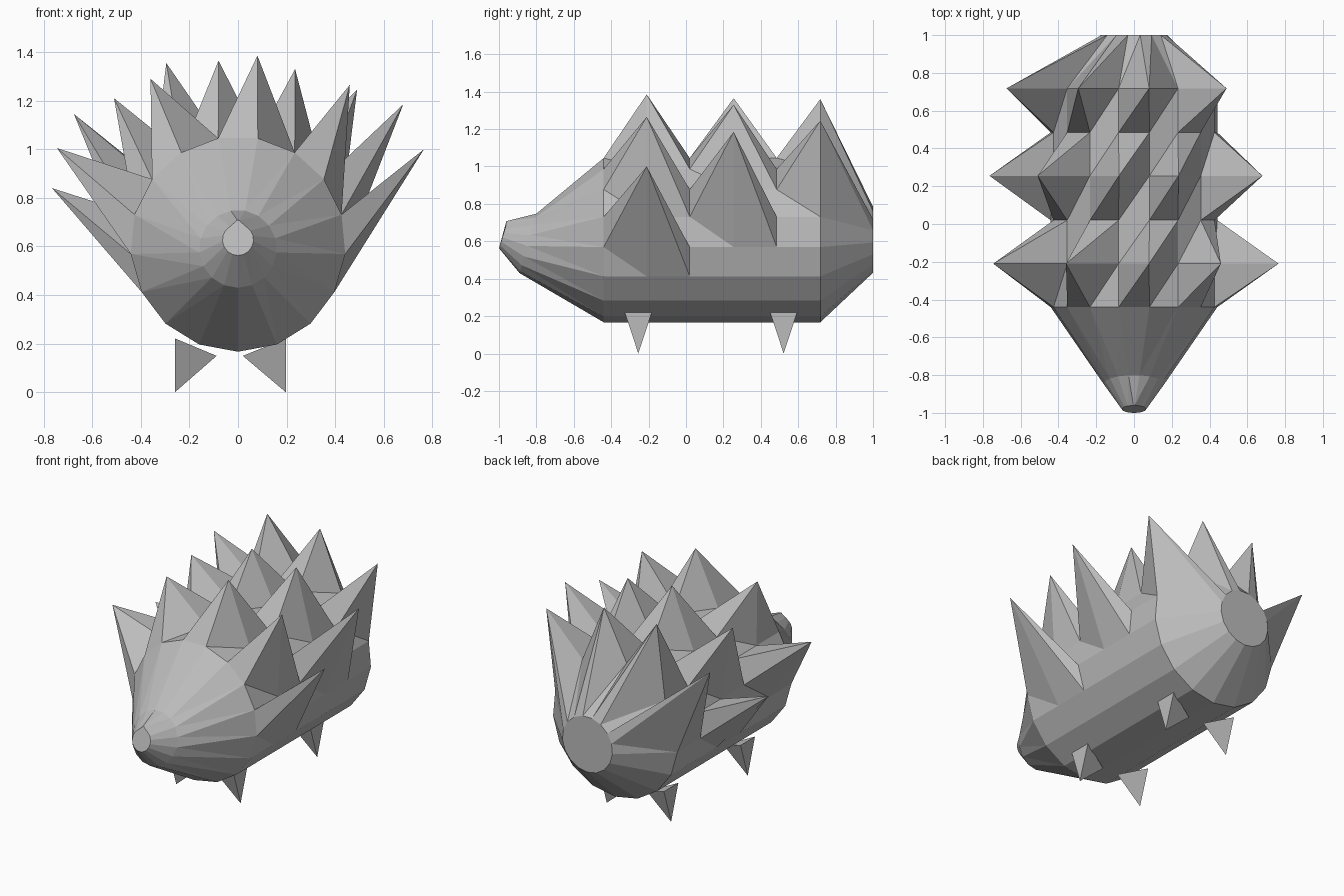
import bpy
import bmesh
from math import sin, cos, pi

old = bpy.data.objects.get("Cube")
if old:
    bpy.data.objects.remove(old, do_unlink=True)

SIDES = 17
CENTRE = 0.61
RADIUS = 0.443

grey = bpy.data.materials.new("plain grey")
grey.use_nodes = True
grey.diffuse_color = (0.5, 0.5, 0.5, 1)
grey.node_tree.nodes["Principled BSDF"].inputs["Base Color"].default_value = (0.5, 0.5, 0.5, 1)


def finish(bm, name):
    bmesh.ops.recalc_face_normals(bm, faces=bm.faces)
    mesh = bpy.data.meshes.new(name)
    bm.to_mesh(mesh)
    bm.free()
    mesh.materials.append(grey)
    obj = bpy.data.objects.new(name, mesh)
    bpy.context.collection.objects.link(obj)
    return obj


def ring(bm, y, radius, z, lean=0.0):
    """Closed ring; lean shifts its top backwards and its bottom forwards."""
    verts = []
    for i in range(SIDES):
        a = 2 * pi * i / SIDES
        verts.append(bm.verts.new((radius * sin(a), y - lean * cos(a), z - radius * cos(a))))
    return verts


# Body: snout, head, barrel and rump rings
bm = bmesh.new()
rings = [ring(bm, -0.98, 0.064, 0.627, 0.02), ring(bm, -0.845, 0.16, 0.59, 0.045)]
for y in (-0.44, -0.21, 0.02, 0.255, 0.485, 0.718):
    rings.append(ring(bm, y, RADIUS, CENTRE))
rings.append(ring(bm, 1.0, 0.178, CENTRE))

# Pinched top of the snout
for i, x in ((8, 0.003), (9, -0.003)):
    rings[0][i].co.x, rings[0][i].co.z = x, 0.708

# Spikes: every other upper point of three rings is pulled out
spikes = {
    3: {4: (0.765, 1.0), 6: (0.46, 1.265), 8: (0.08, 1.385), 10: (-0.36, 1.29), 12: (-0.745, 1.005)},
    5: {5: (0.68, 1.185), 7: (0.235, 1.33), 9: (-0.08, 1.365), 11: (-0.51, 1.21), 13: (-0.765, 0.84)},
    7: {6: (0.49, 1.245), 8: (0.08, 1.36), 10: (-0.295, 1.355), 12: (-0.675, 1.145)},
}
for k, tips in spikes.items():
    for i, (x, z) in tips.items():
        rings[k][i].co.x, rings[k][i].co.z = x, z

# Skin, split along one diagonal direction
for a, b in zip(rings, rings[1:]):
    for i in range(SIDES):
        j = (i + 1) % SIDES
        bm.faces.new((a[i], a[j], b[i]))
        bm.faces.new((a[j], b[j], b[i]))
bm.faces.new(rings[0])
bm.faces.new(rings[-1])
finish(bm, "spiny_body")


# Legs: small pointed pyramids tilted inwards
def leg(name, outer_x, inner_x, y):
    bm = bmesh.new()
    points = [(outer_x, y - 0.073, 0.222), (outer_x, y + 0.073, 0.222),
              (inner_x, y, 0.15), (outer_x, y, 0.0)]
    verts = [bm.verts.new(p) for p in points]
    for skip in range(4):
        bm.faces.new([v for n, v in enumerate(verts) if n != skip])
    finish(bm, name)


for end, y in (("front", -0.255), ("back", 0.522)):
    leg(end + "_left_leg", 0.197, 0.02, y)
    leg(end + "_right_leg", -0.26, -0.088, y)
